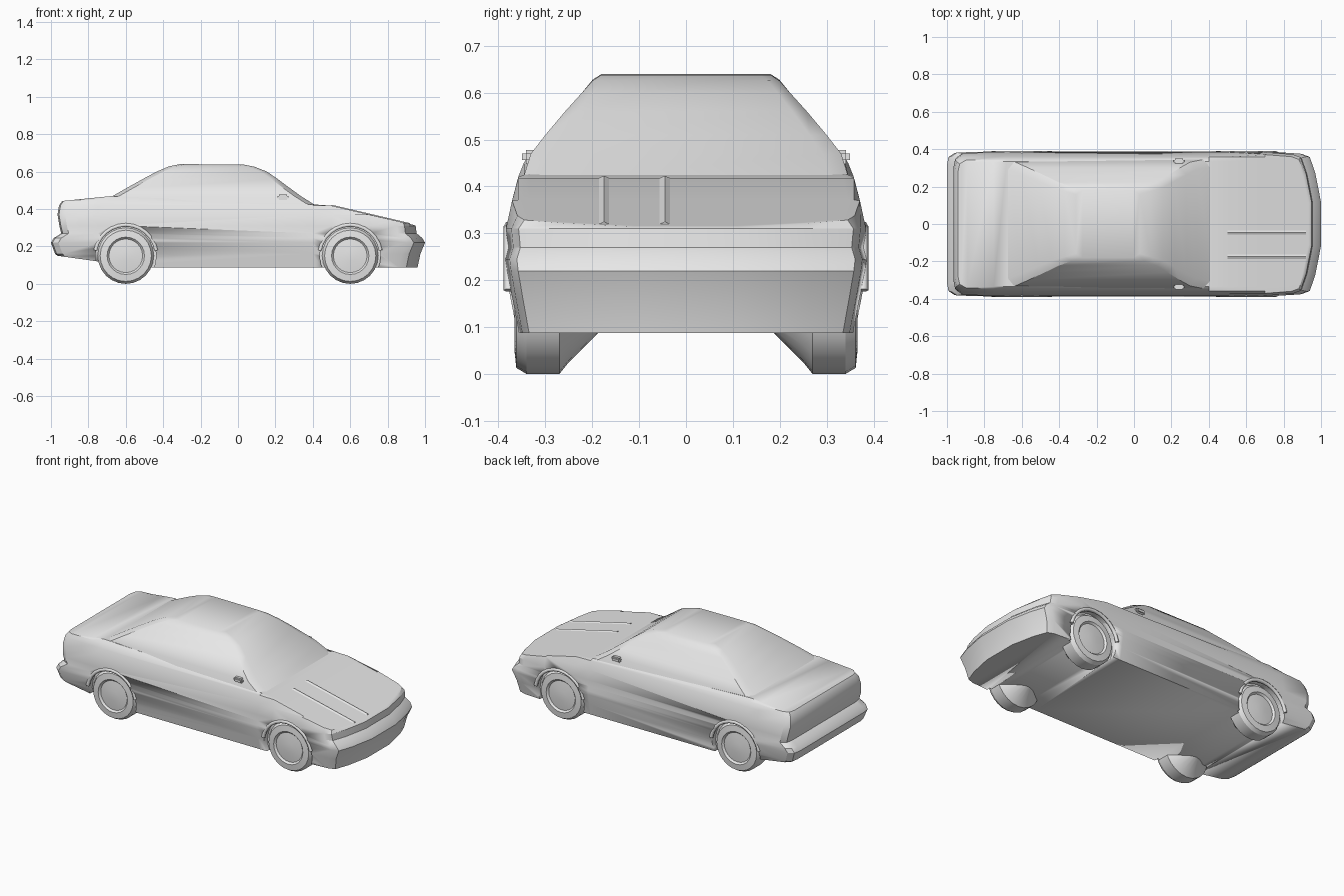
import bpy, bmesh, math
from mathutils import Vector

cube = bpy.data.objects.get("Cube")
if cube:
    bpy.data.objects.remove(cube, do_unlink=True)

paint = bpy.data.materials.new("light grey")
paint.use_nodes = True
paint.diffuse_color = (0.8, 0.8, 0.8, 1)
paint.node_tree.nodes["Principled BSDF"].inputs["Base Color"].default_value = (0.8, 0.8, 0.8, 1)


def finish(name, bm, angle=30):
    bmesh.ops.recalc_face_normals(bm, faces=bm.faces)
    mesh = bpy.data.meshes.new(name)
    bm.to_mesh(mesh)
    bm.free()
    obj = bpy.data.objects.new(name, mesh)
    bpy.context.collection.objects.link(obj)
    mesh.materials.append(paint)
    bpy.ops.object.select_all(action='DESELECT')
    obj.select_set(True)
    bpy.context.view_layer.objects.active = obj
    bpy.ops.object.shade_smooth_by_angle(angle=math.radians(angle))
    return obj


def ramp(points, x):
    """Piecewise linear height along the car."""
    for (x0, z0), (x1, z1) in zip(points, points[1:]):
        if x <= x1:
            return z0 + (z1 - z0) * max(0, (x - x0) / (x1 - x0))
    return points[-1][1]


def layered(name, layers, rear, mids, front, height):
    """Stack plan outlines (z, rear x, front x, half width) into a closed shell."""
    bm = bmesh.new()
    rings = []
    for z, xr, xf, w in layers:
        side = [(xr + d, w * k) for d, k in rear]
        side += [(x, w) for x in mids]
        side += [(xf - d, w * k) for d, k in front]
        ring = [(x, -y) for x, y in side] + [(x, y) for x, y in reversed(side)]
        rings.append([bm.verts.new((x, y, height(x, z))) for x, y in ring])
    n = len(rings[0])
    for a, b in zip(rings, rings[1:]):
        for i in range(n):
            j = (i + 1) % n
            bm.faces.new((a[i], a[j], b[j], b[i]))
    for ring in (rings[0], rings[-1]):
        for i in range(n // 2 - 1):
            bm.faces.new((ring[i], ring[i + 1], ring[n - 2 - i], ring[n - 1 - i]))
    return finish(name, bm)


# Lower body with bumpers, boot lid and sloping bonnet
deck = [(-1, .437), (-.67, .47), (.4, .425), (.5, .418), (.94, .315), (1, .30)]
floor = [(-1, .155), (-.75, .12), (-.68, .088), (1, .088)]
body = layered("body", [
    (.088, -.965, .96, .360), (.16, -.978, .975, .374), (.22, -1, 1, .385),
    (.245, -.985, .985, .388), (.27, -.945, .955, .380), (.31, -.955, .950, .384),
    (.37, -.965, .942, .371), (.42, -.957, .935, .358), (.45, -.94, .925, .346),
    (.48, -.93, .915, .335)],
    [(0, .82), (.008, .93), (.04, .985)],
    [-.75, -.68, .4, .5, .7],
    [(.10, .97), (.06, .93), (.03, .70), (0, .3)],
    lambda x, z: max(min(z, ramp(deck, x)), ramp(floor, x) + (z - .088) * .05))

# Cabin: sloping glass, pillars and narrow roof
cabin = layered("cabin", [
    (.41, -.80, .43, .350), (.47, -.67, .335, .331), (.51, -.60, .28, .300),
    (.56, -.51, .213, .258), (.60, -.435, .155, .222), (.628, -.37, .09, .199),
    (.64, -.31, .03, .180)],
    [(0, .88), (.035, 1)], [], [(.035, 1), (0, .88)],
    lambda x, z: z - (.006 * max(0, x + .3) if z > .62 else 0))


def lathe(name, profile, x, side, segments=24):
    """Spin (distance from centre, radius) points about an axle."""
    bm = bmesh.new()
    rings = []
    for y, r in profile:
        rings.append([bm.verts.new((x + r * math.cos(t), side * y, .15 + r * math.sin(t)))
                      for t in (2 * math.pi * i / segments for i in range(segments))])
    for a, b in zip(rings, rings[1:]):
        for i in range(segments):
            j = (i + 1) % segments
            bm.faces.new((a[i], a[j], b[j], b[i]))
    bm.faces.new(rings[0])
    bm.faces.new(rings[-1])
    return finish(name, bm)


tyre = [(.18, .055), (.25, .125), (.27, .15), (.34, .15), (.362, .137),
        (.366, .10), (.355, .09), (.362, .03)]
for x, place in ((.6, "front"), (-.6, "rear")):
    for side, hand in ((1, "left"), (-1, "right")):
        # Shallow wheel arch cut into the body
        cutter = lathe(f"{place}_{hand}_arch_cutter", [(.335, .163), (.45, .163)], x, side)
        cutter.hide_render = True
        cutter.hide_viewport = True
        cut = body.modifiers.new(cutter.name, 'BOOLEAN')
        cut.operation = 'DIFFERENCE'
        cut.object = cutter
        # Wheel
        lathe(f"{place}_{hand}_wheel", tyre, x, side)
        # Arch lip
        curve = bpy.data.curves.new(f"{place}_{hand}_arch_lip", 'CURVE')
        curve.dimensions = '3D'
        curve.bevel_depth = .011
        curve.bevel_resolution = 1
        curve.use_fill_caps = True
        line = curve.splines.new('POLY')
        line.points.add(12)
        for i, point in enumerate(line.points):
            t = math.radians(10 + 160 * i / 12)
            z = .15 + .165 * math.sin(t)
            point.co = (x + .165 * math.cos(t), side * .378, z, 1)
        lip = bpy.data.objects.new(curve.name, curve)
        curve.materials.append(paint)
        bpy.context.collection.objects.link(lip)

# Door mirrors
for side, hand in ((1, "left"), (-1, "right")):
    bm = bmesh.new()
    bmesh.ops.create_cube(bm, size=1)
    bmesh.ops.scale(bm, vec=(.06, .035, .03), verts=bm.verts)
    bmesh.ops.translate(bm, vec=Vector((.24, side * .332, .463)), verts=bm.verts)
    bmesh.ops.bevel(bm, geom=bm.edges[:], offset=.008, segments=2, affect='EDGES')
    finish(f"{hand}_mirror", bm)

# Raised bonnet creases
for y, name in ((-.045, "centre_bonnet_crease"), (-.175, "side_bonnet_crease")):
    bm = bmesh.new()
    ends = []
    for x in (.5, .92):
        z = ramp(deck, x)
        ends.append([bm.verts.new((x, y + dy, z + dz))
                     for dy, dz in ((-.02, -.004), (0, .005), (.02, -.004))])
    for i in range(3):
        j = (i + 1) % 3
        bm.faces.new((ends[0][i], ends[0][j], ends[1][j], ends[1][i]))
    for end in ends:
        bm.faces.new(end)
    finish(name, bm)
